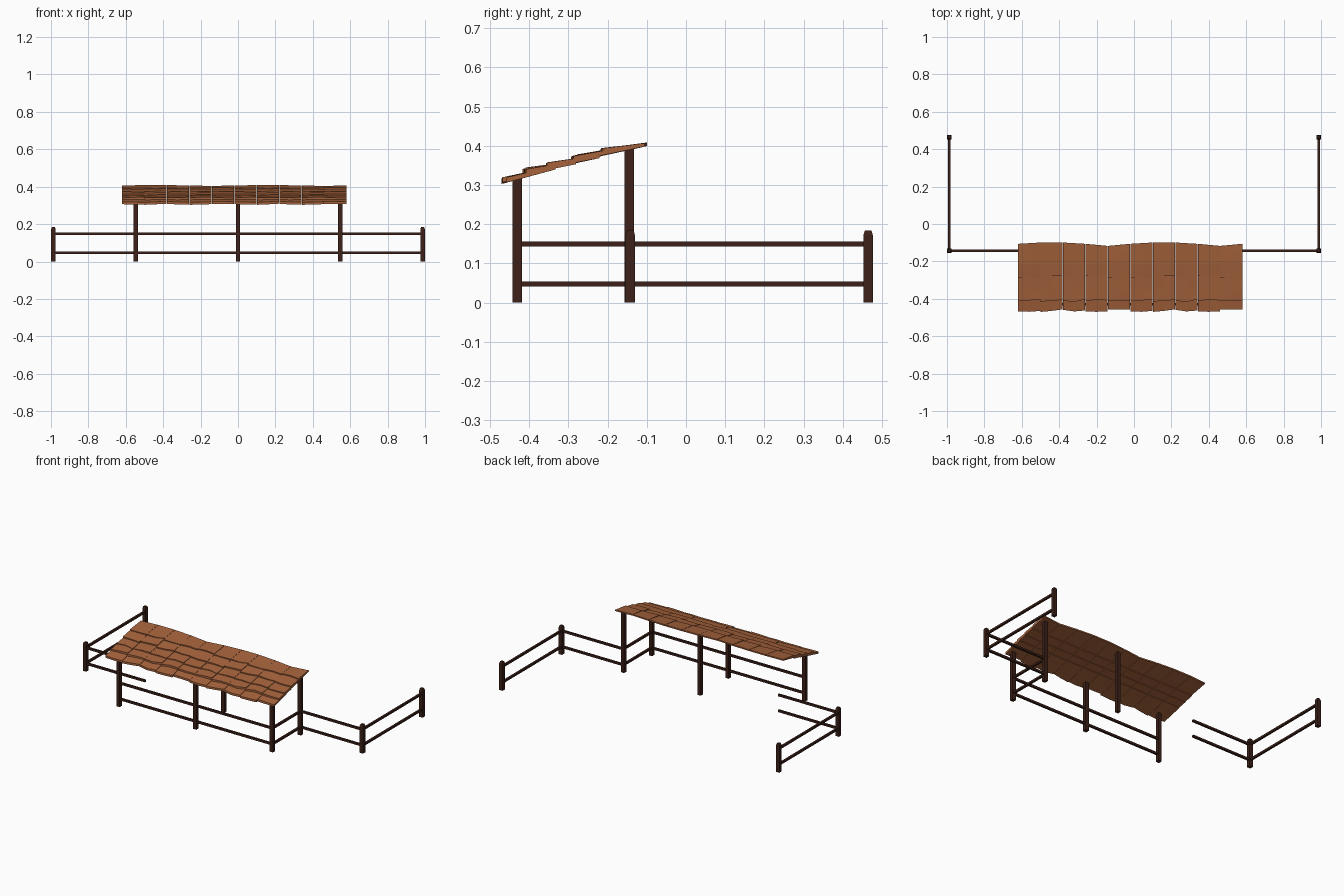
import bpy, bmesh, random
from mathutils import Vector

if "Cube" in bpy.data.objects:
    bpy.data.objects.remove(bpy.data.objects["Cube"])

random.seed(4)


def material(name, color):
    m = bpy.data.materials.new(name)
    m.diffuse_color = (*color, 1)
    m.use_nodes = True
    m.node_tree.nodes["Principled BSDF"].inputs["Base Color"].default_value = m.diffuse_color
    return m


DARK = material("dark_timber", (0.045, 0.015, 0.009))
TILE = material("shingle_wood", (0.38, 0.125, 0.045))


def add_object(name, bm, mat):
    bmesh.ops.recalc_face_normals(bm, faces=bm.faces)
    me = bpy.data.meshes.new(name)
    bm.to_mesh(me)
    bm.free()
    me.materials.append(mat)
    ob = bpy.data.objects.new(name, me)
    bpy.context.collection.objects.link(ob)
    return ob


def box(name, lo, hi):
    bm = bmesh.new()
    bmesh.ops.create_cube(bm, size=1)
    for v in bm.verts:
        v.co = Vector([(a + b) / 2 + c * (b - a) for a, b, c in zip(lo, hi, v.co)])
    return bm


P = 0.012    # half post width
R = 0.0065   # half rail thickness
FX, SX = 0.987, 0.546
FRONT, MID, BACK = -0.430, -0.145, 0.4645


def roof_z(y):
    return 0.303 + 0.257 * (y + 0.475)


# Shelter posts with tops cut to the roof slope (back left stays open)
def shelter_post(name, x, y):
    bm = box(name, (x - P, y - P, 0), (x + P, y + P, 1))
    for v in bm.verts:
        if v.co.z > 0.5:
            v.co.z = roof_z(v.co.y) + 0.003
    add_object(name, bm, DARK)


for x in (-SX, 0, SX):
    shelter_post("shelter_front_post", x, FRONT)
for x in (0, SX):
    shelter_post("shelter_back_post", x, MID)


# Fence posts with chamfered tops
def fence_post(x, y):
    bm = box("post", (x - P, y - P, 0), (x + P, y + P, 0.172))
    top = max(bm.faces, key=lambda f: f.calc_center_median().z)
    cap = bmesh.ops.extrude_discrete_faces(bm, faces=[top])["faces"][0]
    for v in cap.verts:
        v.co = Vector((x + (v.co.x - x) * 0.7, y + (v.co.y - y) * 0.7, 0.184))
    bmesh.ops.remove_doubles(bm, verts=bm.verts, dist=1e-5)
    add_object("fence_post", bm, DARK)


for x in (-FX, FX):
    for y in (MID + 0.003, BACK):
        fence_post(x, y)


# Pairs of horizontal rails
def rails(name, a, b):
    for z in (0.047, 0.149):
        lo = (min(a[0], b[0]), min(a[1], b[1]))
        hi = (max(a[0], b[0]), max(a[1], b[1]))
        along_x = hi[0] - lo[0] > hi[1] - lo[1]
        ex, ey = (0, R) if along_x else (R, 0)
        bm = box(name, (lo[0] - ex, lo[1] - ey, z - R), (hi[0] + ex, hi[1] + ey, z + R))
        add_object(name, bm, DARK)


rails("shelter_front_rail", (-SX, FRONT), (SX, FRONT))
rails("shelter_side_rail", (SX, FRONT), (SX, MID))
rails("left_fence_front_rail", (-FX, MID + 0.003), (-0.56, MID + 0.003))
rails("right_fence_front_rail", (SX, MID + 0.003), (FX, MID + 0.003))
for x, side in ((-FX, "left"), (FX, "right")):
    rails(side + "_fence_side_rail", (x, MID), (x, BACK))

# Roof: five overlapping rows of uneven shingles, five columns repeated twice
BACK_EDGE = (-0.106, -0.099, -0.099, -0.106, -0.117, -0.106)
ROWS = (-0.463, -0.41, -0.35, -0.285, -0.21)
X0, W, T = -0.62, 0.12, 0.011


def shingle(bm, x0, x1, front, back, lift, tilt):
    # three stations across the width and three along the length
    grid = {}
    for i in range(3):
        x = x0 + (x1 - x0) * i / 2
        for j in range(3):
            t = j / 2
            y = front[i] + (back[i] - front[i]) * t
            z = roof_z(y) + lift * (1 - t) + tilt * (i - 1) * (1 - t)
            grid[i, j, 0] = bm.verts.new((x, y, z))
            grid[i, j, 1] = bm.verts.new((x, y, z + T * (1.2 - 0.4 * t)))
    for i in range(2):
        for j in range(2):
            for k in (0, 1):
                bm.faces.new([grid[i + a, j + b, k] for a, b in ((0, 0), (1, 0), (1, 1), (0, 1))])
    ring = [(0, 0), (1, 0), (2, 0), (2, 1), (2, 2), (1, 2), (0, 2), (0, 1)]
    for p, q in zip(ring, ring[1:] + ring[:1]):
        bm.faces.new([grid[(*p, 0)], grid[(*q, 0)], grid[(*q, 1)], grid[(*p, 1)]])


bm = bmesh.new()
for r, y0 in enumerate(ROWS):
    for c in range(5):
        front = [y0 + random.uniform(-0.008, 0.008) for _ in range(3)]
        if r >= 3:
            back = [BACK_EDGE[c], (BACK_EDGE[c] + BACK_EDGE[c + 1]) / 2, BACK_EDGE[c + 1]]
        else:
            back = [y0 + 0.13] * 3
        lift = 0.0 if r == 0 else random.uniform(0.007, 0.010)
        x = X0 + c * W
        shingle(bm, x + 0.001, x + W - 0.001, front, back, lift, random.uniform(-0.002, 0.002))
roof = add_object("shingle_roof", bm, TILE)
array = roof.modifiers.new("repeat_half", 'ARRAY')
array.count = 2
array.use_relative_offset = False
array.use_constant_offset = True
array.constant_offset_displace = (5 * W, 0, 0)
